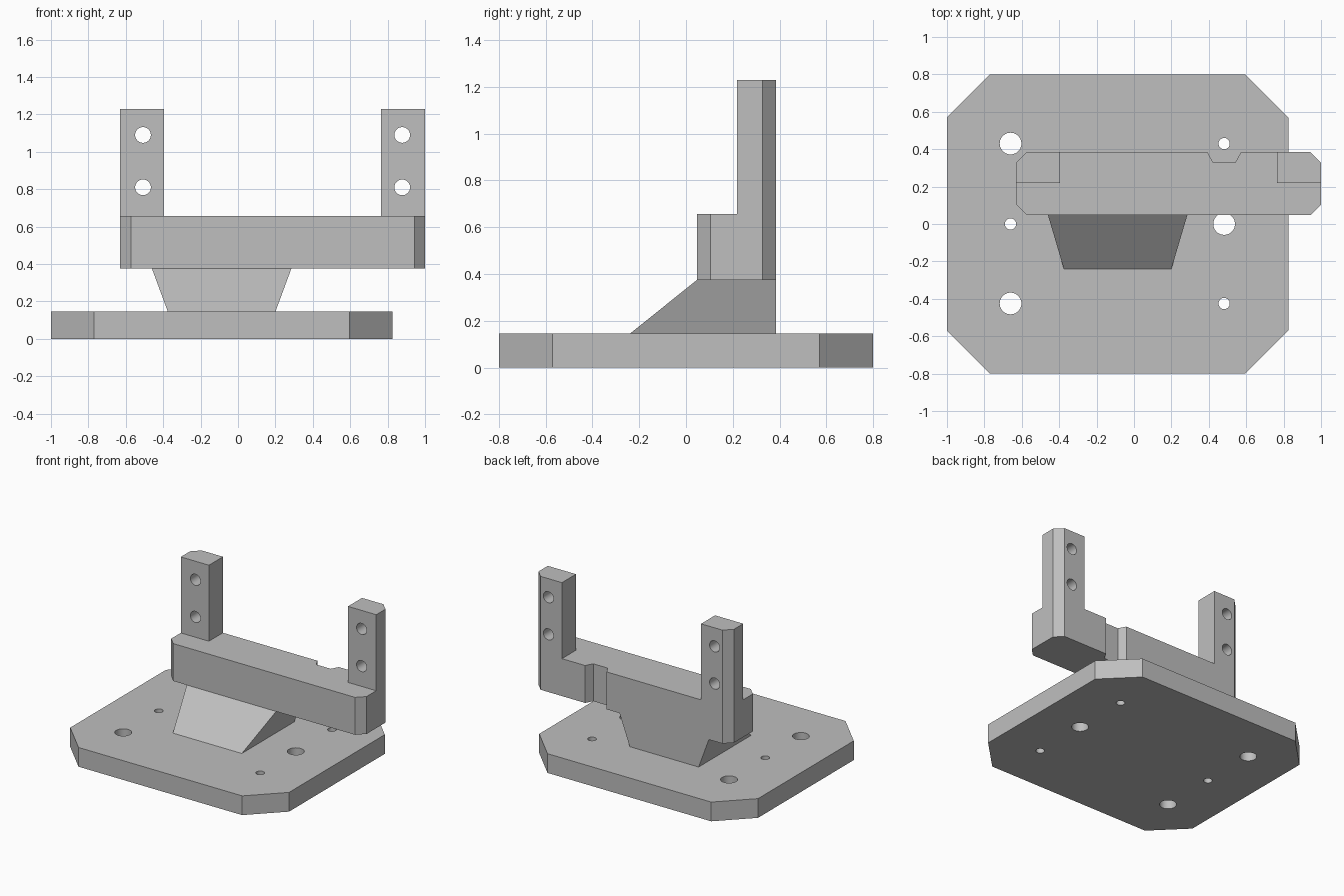
import bpy, bmesh

cube = bpy.data.objects.get("Cube")
if cube:
    bpy.data.objects.remove(cube, do_unlink=True)

grey = bpy.data.materials.new("plain grey")
grey.use_nodes = True
colour = (0.52, 0.52, 0.52, 1)
grey.diffuse_color = colour
grey.node_tree.nodes["Principled BSDF"].inputs["Base Color"].default_value = colour


def loft(name, lower, upper, z0, z1):
    """Solid between two matching outlines, listed counter-clockwise from above."""
    bm = bmesh.new()
    a = [bm.verts.new((x, y, z0)) for x, y in lower]
    b = [bm.verts.new((x, y, z1)) for x, y in upper]
    bm.faces.new(a[::-1])
    bm.faces.new(b)
    n = len(a)
    for i in range(n):
        j = (i + 1) % n
        bm.faces.new((a[i], a[j], b[j], b[i]))
    mesh = bpy.data.meshes.new(name)
    bm.to_mesh(mesh)
    bm.free()
    mesh.materials.append(grey)
    obj = bpy.data.objects.new(name, mesh)
    bpy.context.collection.objects.link(obj)
    return obj


def prism(name, outline, z0, z1):
    return loft(name, outline, outline, z0, z1)


def drill(target, holes, axis):
    """Cut round through holes, each given as (centre, radius)."""
    for centre, radius in holes:
        turn = (1.5707963, 0, 0) if axis == "Y" else (0, 0, 0)
        bpy.ops.mesh.primitive_cylinder_add(vertices=40, radius=radius, depth=0.6,
                                            location=centre, rotation=turn)
        cutter = bpy.context.object
        cutter.data.materials.append(grey)
        mod = target.modifiers.new("hole", "BOOLEAN")
        mod.operation, mod.solver, mod.object = "DIFFERENCE", "EXACT", cutter
        bpy.context.view_layer.objects.active = target
        bpy.ops.object.modifier_apply(modifier=mod.name)
        bpy.data.objects.remove(cutter, do_unlink=True)
    # Keep bores smooth and every flat edge crisp
    bpy.ops.object.select_all(action="DESELECT")
    target.select_set(True)
    bpy.context.view_layer.objects.active = target
    bpy.ops.object.shade_smooth_by_angle(angle=0.5)


# Heights of the stacked parts
PLATE_TOP, BAR_BOTTOM, BAR_TOP, POST_TOP = 0.145, 0.375, 0.657, 1.23
FRONT, BACK = 0.047, 0.385
LEFT, RIGHT = 1.0, -0.63
C = 0.057  # bar corner chamfer

# Base plate with four clipped corners
px0, px1, py, c = -1.0, 0.825, 0.8, 0.23
plate = prism("base_plate", [
    (px0 + c, -py), (px1 - c, -py), (px1, c - py), (px1, py - c),
    (px1 - c, py), (px0 + c, py), (px0, py - c), (px0, c - py)], 0, PLATE_TOP)
big, small = 0.058, 0.03
drill(plate, [((x, y, 0.07), r) for x, y, r in (
    (-0.66, 0.43, big), (-0.66, 0, small), (-0.66, -0.425, big),
    (0.482, 0.43, small), (0.482, 0, big), (0.482, -0.425, small))], "Z")

# Flared pedestal with a sloping front
loft("pedestal",
     [(-0.375, -0.24), (0.2, -0.24), (0.2, BACK), (-0.375, BACK)],
     [(-0.46, FRONT), (0.285, FRONT), (0.285, BACK), (-0.46, BACK)],
     PLATE_TOP, BAR_BOTTOM)

# Crossbar with clipped corners and a notch in the back
prism("crossbar", [
    (RIGHT + C, FRONT), (LEFT - C, FRONT), (LEFT, FRONT + C), (LEFT, BACK - C),
    (LEFT - C, BACK), (0.572, BACK), (0.542, 0.33), (0.422, 0.33), (0.392, BACK),
    (RIGHT + C, BACK), (RIGHT, BACK - C), (RIGHT, FRONT + C)], BAR_BOTTOM, BAR_TOP)

# Upright posts, mirrored, each with two cross holes
for name, outer, s in (("left_post", LEFT, 1), ("right_post", RIGHT, -1)):
    inner = outer - s * 0.235
    outline = [(inner, 0.218), (outer, 0.218), (outer, BACK - C),
               (outer - s * C, BACK), (inner, BACK)]
    post = prism(name, outline[::s], BAR_TOP, POST_TOP)
    drill(post, [((outer - s * 0.122, 0.3, z), 0.042) for z in (0.81, 1.09)], "Y")
